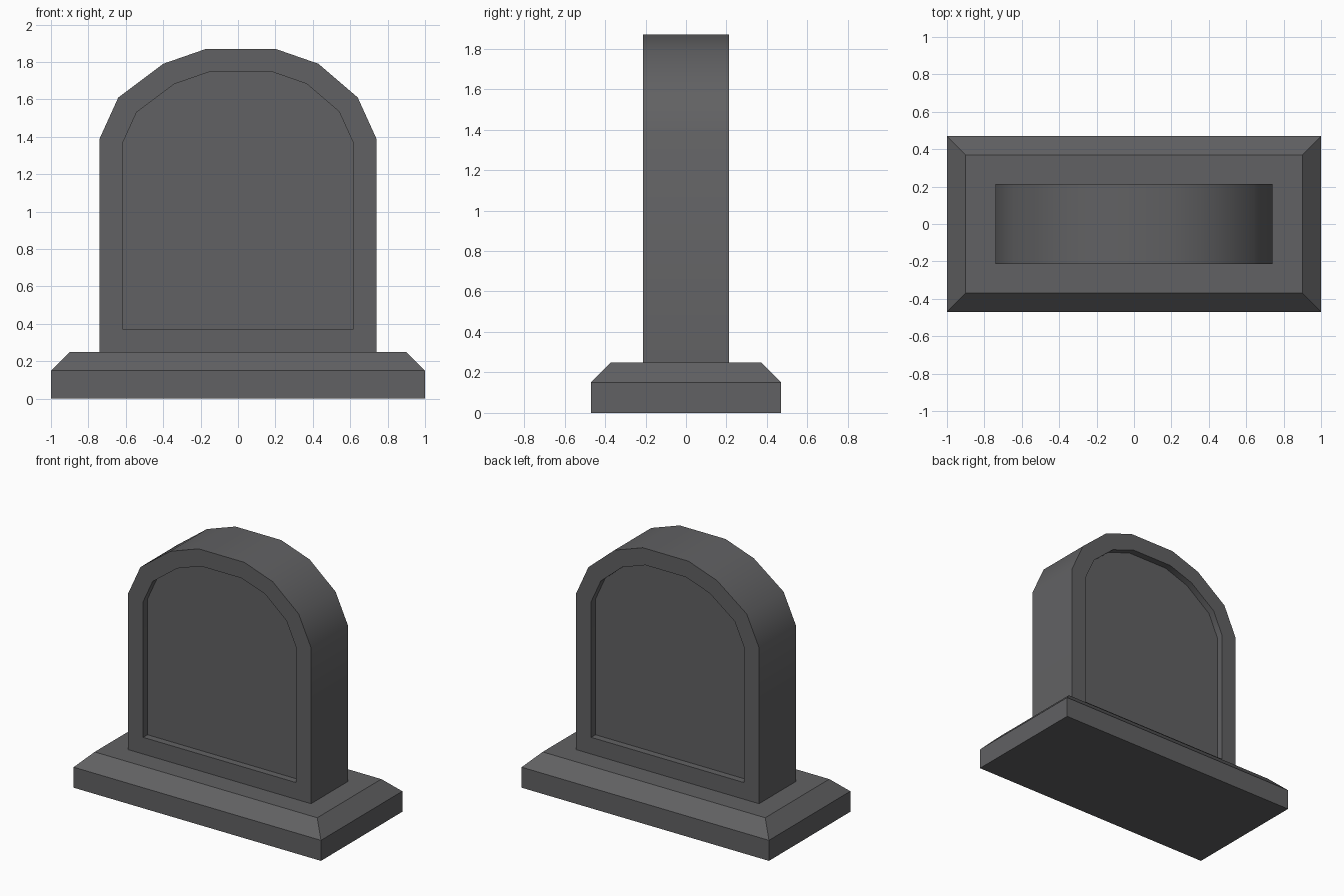
import bpy, bmesh, math
from mathutils import Vector

if "Cube" in bpy.data.objects:
    bpy.data.objects.remove(bpy.data.objects["Cube"])

stone = bpy.data.materials.new("dark grey stone")
stone.diffuse_color = (0.12, 0.12, 0.125, 1)
stone.use_nodes = True
stone.node_tree.nodes["Principled BSDF"].inputs["Base Color"].default_value = stone.diffuse_color


def finish(bm, name):
    bmesh.ops.recalc_face_normals(bm, faces=bm.faces[:])
    mesh = bpy.data.meshes.new(name)
    bm.to_mesh(mesh)
    bm.free()
    mesh.materials.append(stone)
    obj = bpy.data.objects.new(name, mesh)
    bpy.context.collection.objects.link(obj)
    return obj


# Plinth: low block with a chamfered upper edge
bm = bmesh.new()
rings = [[bm.verts.new((sx * x, sy * y, z))
          for sx, sy in ((-1, -1), (1, -1), (1, 1), (-1, 1))]
         for x, y, z in ((1, 0.47, 0), (1, 0.47, 0.15), (0.9, 0.37, 0.25))]
bm.faces.new(rings[0])
bm.faces.new(rings[-1])
for low, high in zip(rings, rings[1:]):
    for i in range(4):
        j = (i + 1) % 4
        bm.faces.new((low[i], low[j], high[j], high[i]))
finish(bm, "plinth")

# Upright slab: arched outline extruded front to back
outline = [(-0.74, 0.25), (0.74, 0.25), (0.74, 1.39), (0.64, 1.61), (0.43, 1.79),
           (0.20, 1.87), (-0.17, 1.87), (-0.40, 1.79), (-0.64, 1.61), (-0.74, 1.39)]
half = 0.213
bm = bmesh.new()
front = bm.faces.new([bm.verts.new((x, -half, z)) for x, z in outline])
back = bm.faces.new([bm.verts.new((x, half, z)) for x, z in reversed(outline)])
f, b = list(front.verts), list(reversed(back.verts))
for i in range(len(f)):
    j = (i + 1) % len(f)
    bm.faces.new((f[j], f[i], b[i], b[j]))
bm.normal_update()

# Sunken panel on both broad faces
for face, inward in ((front, 0.05), (back, -0.05)):
    bmesh.ops.inset_individual(bm, faces=[face], thickness=0.122, use_even_offset=True)
    panel = bmesh.ops.extrude_discrete_faces(bm, faces=[face])["faces"][0]
    bmesh.ops.translate(bm, verts=panel.verts[:], vec=Vector((0, inward, 0)))
slab = finish(bm, "headstone_slab")

# Smooth arch, crisp corners
bpy.ops.object.select_all(action='DESELECT')
slab.select_set(True)
bpy.context.view_layer.objects.active = slab
bpy.ops.object.shade_smooth_by_angle(angle=math.radians(35))
